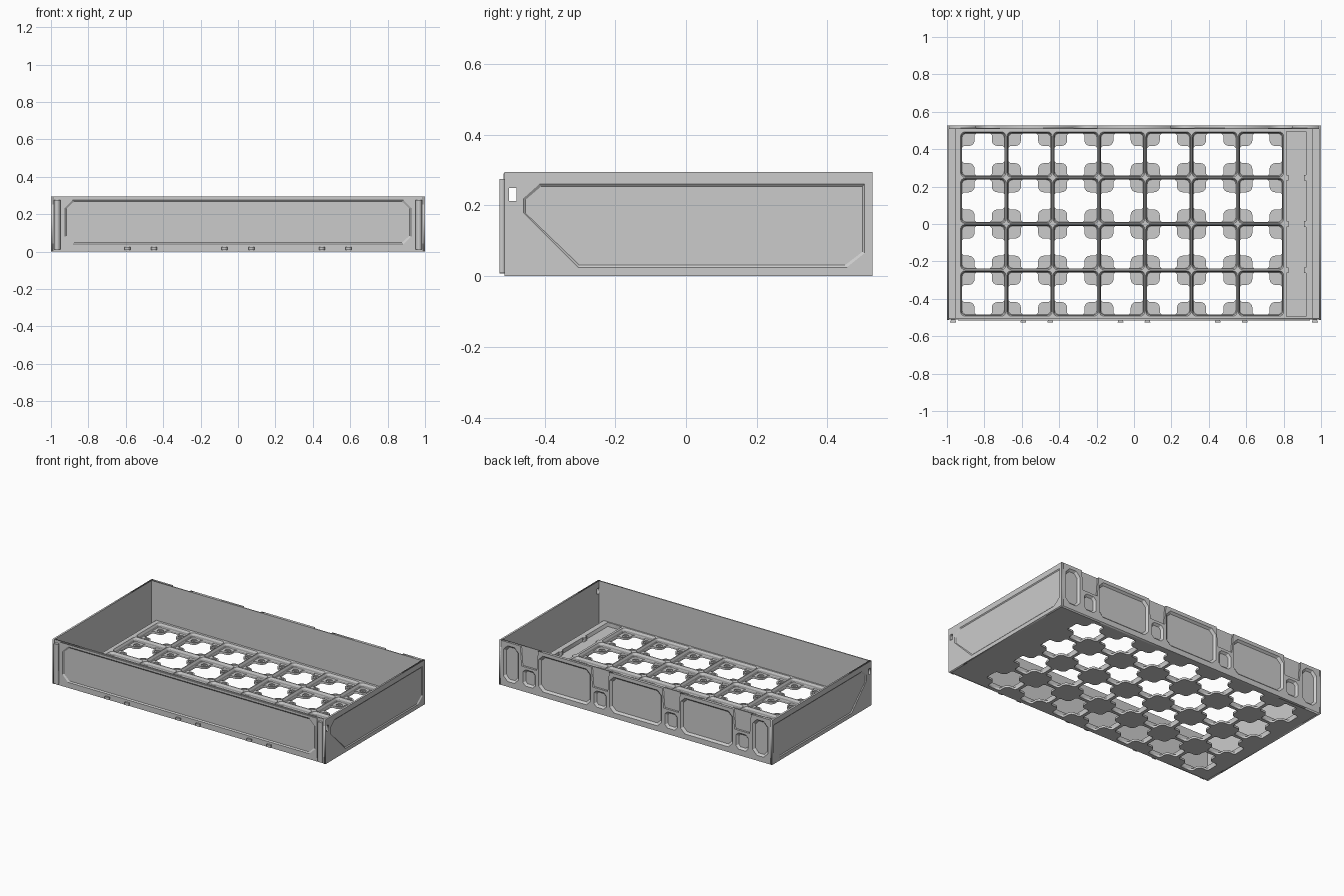
import bpy, bmesh, math

if "Cube" in bpy.data.objects:
    bpy.data.objects.remove(bpy.data.objects["Cube"])

TOP = 0.295
PITCH = 0.2475
GX0, GX1, GY = -0.93, 0.8025, 0.495   # extent of the socket grid


def place(p, axis):
    u, v, w = p
    return {'x': (w, u, v), 'y': (u, w, v), 'z': (u, v, w)}[axis]


def plate(name, loops, lo, hi, axis='z'):
    """Flat plate: first outline is the border, nested outlines are holes."""
    cu = bpy.data.curves.new(name, 'CURVE')
    cu.dimensions, cu.fill_mode, cu.extrude = '2D', 'BOTH', (hi - lo) / 2
    for loop in loops:
        s = cu.splines.new('POLY')
        s.points.add(len(loop) - 1)
        for pt, (u, v) in zip(s.points, loop):
            pt.co = (u, v, 0, 1)
        s.use_cyclic_u = True
    tmp = bpy.data.objects.new(name, cu)
    bpy.context.collection.objects.link(tmp)
    bpy.context.view_layer.update()
    me = bpy.data.meshes.new_from_object(tmp.evaluated_get(bpy.context.evaluated_depsgraph_get()))
    bpy.data.objects.remove(tmp)
    mid = (lo + hi) / 2
    for v in me.vertices:
        v.co = place((v.co.x, v.co.y, v.co.z + mid), axis)
    bm = bmesh.new()
    bm.from_mesh(me)
    bmesh.ops.remove_doubles(bm, verts=bm.verts, dist=1e-5)
    bmesh.ops.recalc_face_normals(bm, faces=bm.faces)
    bm.to_mesh(me)
    ob = bpy.data.objects.new(name, me)
    bpy.context.collection.objects.link(ob)
    return ob


def loft(name, stacks, axis='z'):
    """Open skins through stacks of equal-length rings [(loop, height), ...]."""
    bm = bmesh.new()
    for rings in stacks:
        vs = [[bm.verts.new(place((u, v, h), axis)) for u, v in loop] for loop, h in rings]
        n = len(vs[0])
        for a, b in zip(vs, vs[1:]):
            for i in range(n):
                j = (i + 1) % n
                bm.faces.new((a[i], a[j], b[j], b[i]))
    bmesh.ops.remove_doubles(bm, verts=bm.verts, dist=1e-5)
    bmesh.ops.recalc_face_normals(bm, faces=bm.faces)
    me = bpy.data.meshes.new(name)
    bm.to_mesh(me)
    bm.free()
    ob = bpy.data.objects.new(name, me)
    bpy.context.collection.objects.link(ob)
    return ob


def rect(u0, v0, u1, v1):
    return [(u0, v0), (u1, v0), (u1, v1), (u0, v1)]


def octagon(u0, v0, u1, v1, c):
    return [(u0 + c, v0), (u1 - c, v0), (u1, v0 + c), (u1, v1 - c),
            (u1 - c, v1), (u0 + c, v1), (u0, v1 - c), (u0, v0 + c)]


def circle(cx, cy, r, n=16):
    return [(cx + r * math.cos(2 * math.pi * i / n), cy + r * math.sin(2 * math.pi * i / n)) for i in range(n)]


def shrink(loop, d):
    us, vs = [p[0] for p in loop], [p[1] for p in loop]
    cu, cv = (max(us) + min(us)) / 2, (max(vs) + min(vs)) / 2
    fu, fv = 1 - 2 * d / (max(us) - min(us)), 1 - 2 * d / (max(vs) - min(vs))
    return [(cu + (u - cu) * fu, cv + (v - cv) * fv) for u, v in loop]


def round_square(cx, cy, h, r, n=4):
    pts = []
    for k, (sx, sy) in enumerate(((1, 1), (-1, 1), (-1, -1), (1, -1))):
        for i in range(n + 1):
            a = math.pi / 2 * (k + i / n)
            pts.append((cx + sx * (h - r) + r * math.cos(a), cy + sy * (h - r) + r * math.sin(a)))
    return pts


def cross(cx, cy, a=0.113, b=0.046, r=0.03, c=0.01):
    quarter = [(a, -b + c), (a, b - c), (a - c, b)]
    quarter += [(b + r + r * math.cos(t), b + r + r * math.sin(t))
                for t in (math.radians(270 - 22.5 * i) for i in range(5))]
    quarter.append((b, a - c))
    pts = []
    for _ in range(4):
        pts += [(cx + u, cy + v) for u, v in quarter]
        quarter = [(-v, u) for u, v in quarter]
    return pts


cells = [(GX0 + PITCH * (i + 0.5), -GY + PITCH * (j + 0.5)) for i in range(7) for j in range(4)]

# Floor: layered plate with cross openings and stepped corner holes
for name, z0, z1, rad in (("floor_bottom", 0, 0.003, 0), ("floor_middle", 0.003, 0.007, 0.009),
                          ("floor_top", 0.007, 0.014, 0.02)):
    loops = [rect(-0.988, -0.505, 0.988, 0.51)]
    for cx, cy in cells:
        loops.append(cross(cx, cy))
        if rad:
            loops += [circle(cx + sx * 0.076, cy + sy * 0.076, rad) for sx in (-1, 1) for sy in (-1, 1)]
    plate(name, loops, z0, z1)

# Socket ridges: stepped, rounded skin in every cell
steps = ((0.0235, 0.014, 0.113), (0.02, 0.017, 0.1145), (0.02, 0.028, 0.1145), (0.0236, 0.041, 0.121),
         (0, 0.041, PITCH / 2))
loft("socket_ridges", [[(round_square(cx, cy, h, r), z) for r, z, h in steps] for cx, cy in cells])

# Frame around grid and spacer pocket
plate("grid_frame", [rect(-0.955, -0.504, 0.955, 0.509), rect(GX0, -GY, GX1, GY),
                     rect(0.815, -GY, 0.92, GY)], 0.014, 0.041)
for j in (-1, 0, 1):
    for x in (0.815, 0.91):
        plate("spacer_tab", [rect(x, j * PITCH - 0.015, x + 0.01, j * PITCH + 0.015)], 0.014, 0.041)

# Side walls with recessed panel and small window
window = rect(-0.5, 0.212, -0.48, 0.25)
side_rect = rect(-0.513, 0, 0.527, TOP)
panel = [(-0.46, 0.22), (-0.46, 0.18), (-0.305, 0.025), (0.455, 0.025), (0.505, 0.065), (0.505, 0.26), (-0.415, 0.26)]
for s, side in ((1, "right"), (-1, "left")):
    lo, mid, hi = 0.988 * s, 0.995 * s, 1.0 * s
    plate(side + "_wall", [side_rect, window], min(lo, mid), max(lo, mid), 'x')
    plate(side + "_wall_frame", [side_rect, panel, window], min(mid, hi), max(mid, hi), 'x')
    loft(side + "_panel_bevel", [[(panel, hi), (shrink(panel, 0.006), mid)]], 'x')

# Front wall with recessed panel
front_panel = octagon(-0.925, 0.04, 0.925, 0.275, 0.04)
plate("front_wall", [rect(-0.99, 0, 0.99, TOP)], -0.51, -0.503, 'y')
plate("front_frame", [rect(-0.94, 0.025, 0.94, 0.29), front_panel], -0.516, -0.51, 'y')
loft("front_panel_bevel", [[(front_panel, -0.516), (shrink(front_panel, 0.008), -0.51)]], 'y')

# Dovetail rails at the front corners, clips along the bottom edge
for s in (-1, 1):
    x = 0.967 * s
    plate("corner_rail", [[(x - 0.011, -0.51), (x + 0.011, -0.51), (x + 0.017, -0.527), (x - 0.017, -0.527)]],
          0.01, 0.275)
for cx in (-0.52, 0, 0.52):
    for s in (-1, 1):
        x = cx + 0.072 * s
        plate("front_clip", [[(x - 0.01, -0.508), (x + 0.01, -0.508), (x + 0.016, -0.527), (x - 0.016, -0.527)]],
              0.008, 0.025)

# Back wall with big panels, end panels, open notches and lower pockets
slots = (-0.78, -0.26, 0.26, 0.78)
outline = [(0.99, 0), (0.99, TOP)]
for x in reversed(slots):
    outline += [(x + 0.065, TOP), (x + 0.055, 0.165), (x - 0.055, 0.165), (x - 0.065, TOP)]
outline += [(-0.99, TOP), (-0.99, 0)]
pockets = [octagon(x - 0.19, 0.035, x + 0.19, 0.272, 0.03) for x in (-0.52, 0, 0.52)]
pockets += [octagon(x - 0.055, 0.035, x + 0.055, 0.272, 0.03) for x in (-0.913, 0.913)]
pockets += [octagon(x - 0.045, 0.04, x + 0.045, 0.148, 0.018) for x in slots]
plate("back_wall", [rect(-0.99, 0, 0.99, TOP)], 0.508, 0.514, 'y')
plate("back_frame", [outline] + pockets, 0.514, 0.527, 'y')
loft("back_pocket_bevels", [[(p, 0.527), (shrink(p, 0.012), 0.514)] for p in pockets], 'y')
